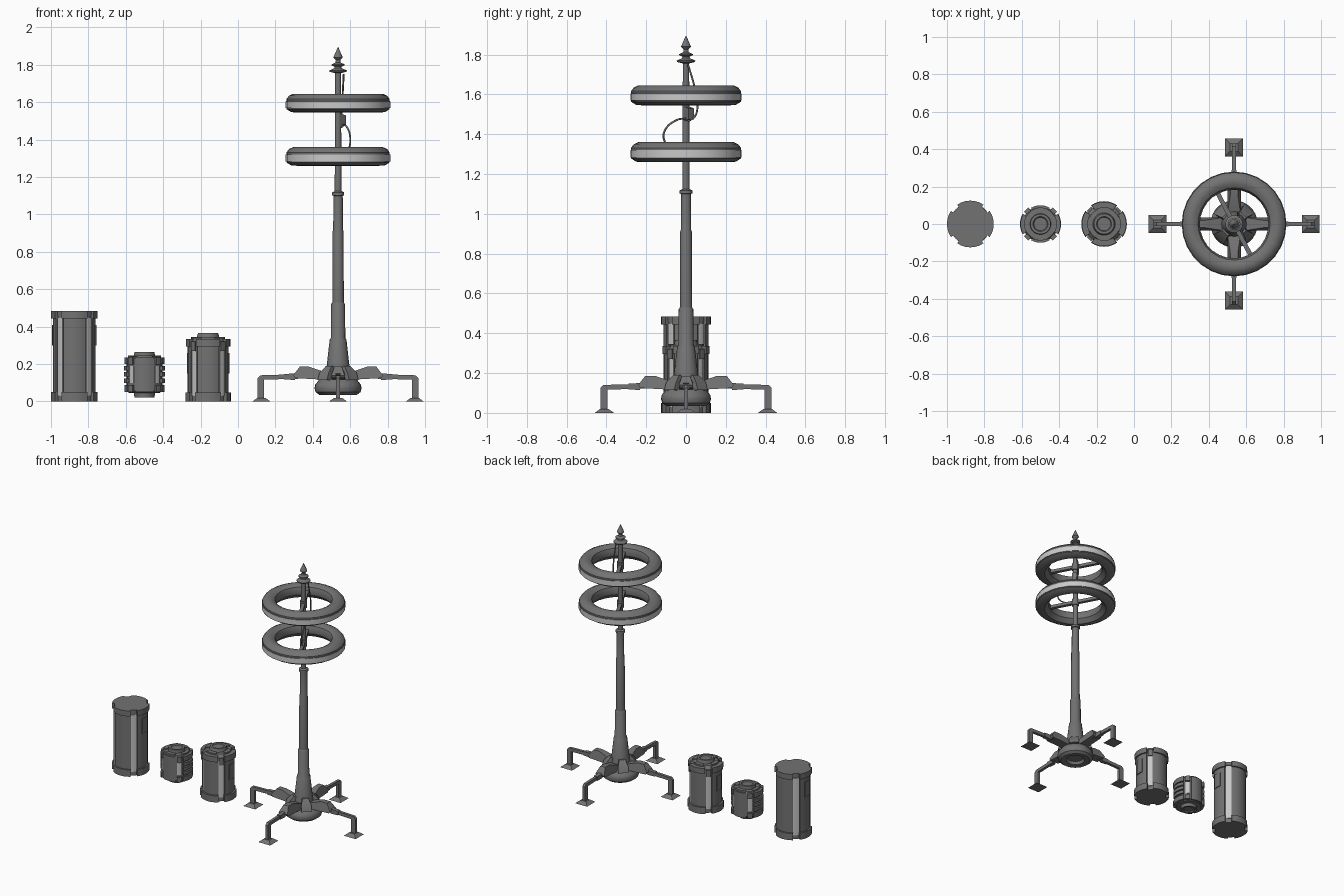
import bpy, bmesh, math
from mathutils import Vector, Matrix

if "Cube" in bpy.data.objects:
    bpy.data.objects.remove(bpy.data.objects["Cube"])

def material(name, v):
    m = bpy.data.materials.new(name)
    m.use_nodes = True
    m.diffuse_color = (v, v, v, 1)
    m.node_tree.nodes["Principled BSDF"].inputs["Base Color"].default_value = (v, v, v, 1)
    return m

GREY = material("dark grey", 0.17)
LIGHT = material("light panel", 0.58)
TX = 0.535          # tower position
QUARTERS = [math.radians(90 * i) for i in range(4)]
DIAGONALS = [a + math.radians(45) for a in QUARTERS]

def finish(name, bm, mats, angle=30):
    bmesh.ops.recalc_face_normals(bm, faces=bm.faces)
    me = bpy.data.meshes.new(name)
    bm.to_mesh(me)
    bm.free()
    for m in mats:
        me.materials.append(m)
    ob = bpy.data.objects.new(name, me)
    bpy.context.collection.objects.link(ob)
    bpy.ops.object.select_all(action='DESELECT')
    ob.select_set(True)
    bpy.context.view_layer.objects.active = ob
    bpy.ops.object.shade_smooth_by_angle(angle=math.radians(angle))
    return ob

def lathe(name, profile, x, z=0, seg=24, closed=False, mats=(GREY,), light_from=None):
    """Spin (radius, height) points; faces beyond light_from get the second colour."""
    bm = bmesh.new()
    rings = [[bm.verts.new((x + r * math.cos(t), r * math.sin(t), z + h))
              for t in (math.tau * i / seg for i in range(seg))] for r, h in profile]
    pairs = list(zip(rings, rings[1:]))
    if closed:
        pairs.append((rings[-1], rings[0]))
    else:
        bm.faces.new(rings[0])
        bm.faces.new(rings[-1])
    for a, b in pairs:
        for i in range(seg):
            j = (i + 1) % seg
            f = bm.faces.new((a[i], a[j], b[j], b[i]))
            if light_from and all(math.hypot(v.co.x - x, v.co.y) > light_from for v in f.verts):
                f.material_index = 1
    return finish(name, bm, mats)

def arc_blocks(name, x, r0, r1, z0, z1, centres, half, mat=GREY, steps=6):
    """Curved blocks hugging a drum, one at each centre angle."""
    bm = bmesh.new()
    h = math.radians(half)
    for c in centres:
        cols = []
        for i in range(steps + 1):
            t = c - h + 2 * h * i / steps
            cols.append([bm.verts.new((x + r * math.cos(t), r * math.sin(t), z))
                         for r, z in ((r0, z0), (r1, z0), (r1, z1), (r0, z1))])
        for a, b in zip(cols, cols[1:]):
            for k in range(4):
                bm.faces.new((a[k], a[(k + 1) % 4], b[(k + 1) % 4], b[k]))
        bm.faces.new(cols[0])
        bm.faces.new(cols[-1])
    return finish(name, bm, (mat,))

def radial_plates(name, outline, half, angles, taper=1.0):
    """Extrude a (radius, height) outline sideways and repeat it around the tower."""
    bm = bmesh.new()
    for a in angles:
        turn = Matrix.Translation((TX, 0, 0)) @ Matrix.Rotation(a, 4, 'Z')
        top = max(z for r, z in outline)
        sides = [[bm.verts.new(turn @ Vector((r, s * half * (taper if z > top - 0.02 else 1), z)))
                  for r, z in outline] for s in (-1, 1)]
        bm.faces.new(sides[0])
        bm.faces.new(sides[1])
        n = len(outline)
        for i in range(n):
            j = (i + 1) % n
            bm.faces.new((sides[0][i], sides[0][j], sides[1][j], sides[1][i]))
    return finish(name, bm, (GREY,))

def cable(name, points, radius):
    cu = bpy.data.curves.new(name, 'CURVE')
    cu.dimensions = '3D'
    cu.bevel_depth = radius
    cu.bevel_resolution = 1
    cu.resolution_u = 6
    sp = cu.splines.new('BEZIER')
    sp.bezier_points.add(len(points) - 1)
    for p, co in zip(sp.bezier_points, points):
        p.co = co
        p.handle_left_type = p.handle_right_type = 'AUTO'
    cu.materials.append(GREY)
    ob = bpy.data.objects.new(name, cu)
    bpy.context.collection.objects.link(ob)

# Tower: rounded base with a recessed underside, stepped mast, spike on top
lathe("tower_base", [(.055, .06), (.065, .04), (.10, .035), (.12, .05), (.126, .07),
                     (.122, .09), (.11, .105), (.095, .125), (.06, .14)], TX, seg=28)
lathe("mast", [(.075, .12), (.062, .18), (.045, .33), (.039, .34), (.037, .52), (.031, .53),
               (.029, .91), (.026, .92), (.025, 1.10), (.032, 1.102), (.032, 1.118),
               (.018, 1.125), (.016, 1.77)], TX, seg=16)
lathe("mast_tip", [(.014, 1.755), (.045, 1.763), (.047, 1.77), (.02, 1.782), (.018, 1.79),
                   (.034, 1.797), (.034, 1.803), (.014, 1.812), (.012, 1.825),
                   (.025, 1.84), (.012, 1.87), (.001, 1.895)], TX, seg=16)

# Two hoops with a light outer band and a bar across each
for label, z in (("upper", 1.545), ("lower", 1.26)):
    lathe(label + "_hoop", [(.215, 0), (.25, .002), (.276, .018), (.276, .023), (.28, .024),
                            (.28, .06), (.276, .061), (.276, .072), (.262, .09), (.24, .1),
                            (.215, .098), (.193, .085), (.183, .06), (.187, .03)],
          TX, z, seg=28, closed=True, mats=(GREY, LIGHT), light_from=.2785)
    bar = [(-.2, z + .04), (.2, z + .04), (.2, z + .062), (-.2, z + .062)]
    radial_plates(label + "_crossbar", bar, .012, [math.radians(118)])
    lathe(label + "_hub", [(.024, .025), (.024, .075)], TX, z, seg=16)

# Cables and the junction box between the hoops
radial_plates("junction_box", [(.0, 1.465), (.04, 1.475), (.04, 1.53), (.0, 1.54)], .018,
              [math.radians(40)])
cable("upper_cable", [(TX + .03, .01, 1.75), (TX + .025, .04, 1.65), (TX + .02, .057, 1.56),
                      (TX + .02, .045, 1.49), (TX + .02, .01, 1.465)], .005)
cable("lower_cable", [(TX + .02, .01, 1.48), (TX + .045, -.05, 1.47), (TX + .065, -.11, 1.41),
                      (TX + .06, -.105, 1.36), (TX + .03, -.06, 1.32)], .005)

# Legs: fin, arm, post and foot, four times around
radial_plates("leg_fins", [(.05, .115), (.23, .125), (.24, .14), (.205, .186), (.155, .186),
                           (.05, .15)], .036, QUARTERS, taper=.55)
radial_plates("base_wedges", [(.04, .11), (.12, .115), (.105, .155), (.07, .19), (.04, .19)],
              .035, DIAGONALS, taper=.6)
radial_plates("leg_arms", [(.2, .122), (.395, .117), (.395, .01), (.43, .01), (.43, .125),
                           (.415, .14), (.36, .142), (.2, .146)], .01, QUARTERS)
radial_plates("leg_collars", [(.23, .115), (.29, .118), (.29, .147), (.23, .15)], .014, QUARTERS)
feet = bmesh.new()
for a in QUARTERS:
    place = Matrix.Translation((TX, 0, .01)) @ Matrix.Rotation(a, 4, 'Z') @ Matrix.Translation((.41, 0, 0))
    place = place @ Matrix.Rotation(math.pi / 4, 4, 'Z')
    bmesh.ops.create_cone(feet, cap_ends=True, segments=4, radius1=.068, radius2=.03,
                          depth=.02, matrix=place)
finish("feet", feet, (GREY,))

# Tall drum: core, split end caps, wall panels, light strips in the gaps
X = -.875
lathe("tall_drum_core", [(.106, 0), (.106, .485)], X, seg=32)
arc_blocks("tall_drum_walls", X, .09, .114, .04, .46, QUARTERS, 31)
for n, z0, z1 in (("bottom", 0, .05), ("top", .445, .485)):
    arc_blocks("tall_drum_%s_caps" % n, X, .09, .125, z0, z1, QUARTERS, 34)
arc_blocks("tall_drum_cap_links", X, .09, .11, .46, .485, DIAGONALS, 12)
arc_blocks("tall_drum_strips", X, .09, .111, .03, .45, DIAGONALS, 10, LIGHT)
arc_blocks("tall_drum_side_plates", X, .1, .119, .3, .41, QUARTERS[::2], 14)

# Medium drum: same build with a rounded shoulder and a lid
X = -.16
lathe("medium_drum_core", [(.102, 0), (.102, .32), (.085, .34), (.06, .342), (.058, .352),
                           (.054, .365), (.04, .365), (.036, .358)], X, seg=32)
arc_blocks("medium_drum_walls", X, .09, .109, .04, .31, QUARTERS, 32)
arc_blocks("medium_drum_bottom_caps", X, .09, .122, 0, .048, QUARTERS, 35)
arc_blocks("medium_drum_top_caps", X, .085, .119, .295, .335, QUARTERS, 33)
arc_blocks("medium_drum_lid_ribs", X, .062, .09, .325, .346, QUARTERS, 25)
arc_blocks("medium_drum_strips", X, .09, .107, .03, .3, DIAGONALS, 9, LIGHT)
arc_blocks("medium_drum_strip_clamps", X, .09, .115, .27, .32, DIAGONALS, 8)
arc_blocks("medium_drum_side_plates", X, .1, .114, .15, .26, QUARTERS[::2], 14)

# Small drum: ribbed sides, smooth front and back, hubs at both ends
X = -.5
lathe("small_drum_core", [(.035, .03), (.04, .022), (.054, .022), (.056, .045), (.085, .047),
                          (.095, .06), (.095, .225), (.085, .24), (.056, .242), (.054, .265),
                          (.04, .265), (.035, .258)], X, seg=32)
arc_blocks("small_drum_panels", X, .08, .1, .052, .235, QUARTERS[1::2], 30)
for i, z in enumerate((.052, .1, .133, .166, .2)):
    end = i in (0, 4)
    arc_blocks("small_drum_rib_%d" % (i + 1), X, .08, .107 if end else .11, z,
               z + (.036 if end else .024), QUARTERS[::2], 30)
arc_blocks("small_drum_strips", X, .08, .098, .1, .19, DIAGONALS, 8, LIGHT)
for n, z in (("lower", .052), ("upper", .198)):
    arc_blocks("small_drum_%s_clamps" % n, X, .075, .109, z, z + .037, DIAGONALS, 9)
arc_blocks("small_drum_lid_ribs", X, .062, .088, .23, .247, QUARTERS, 28)
